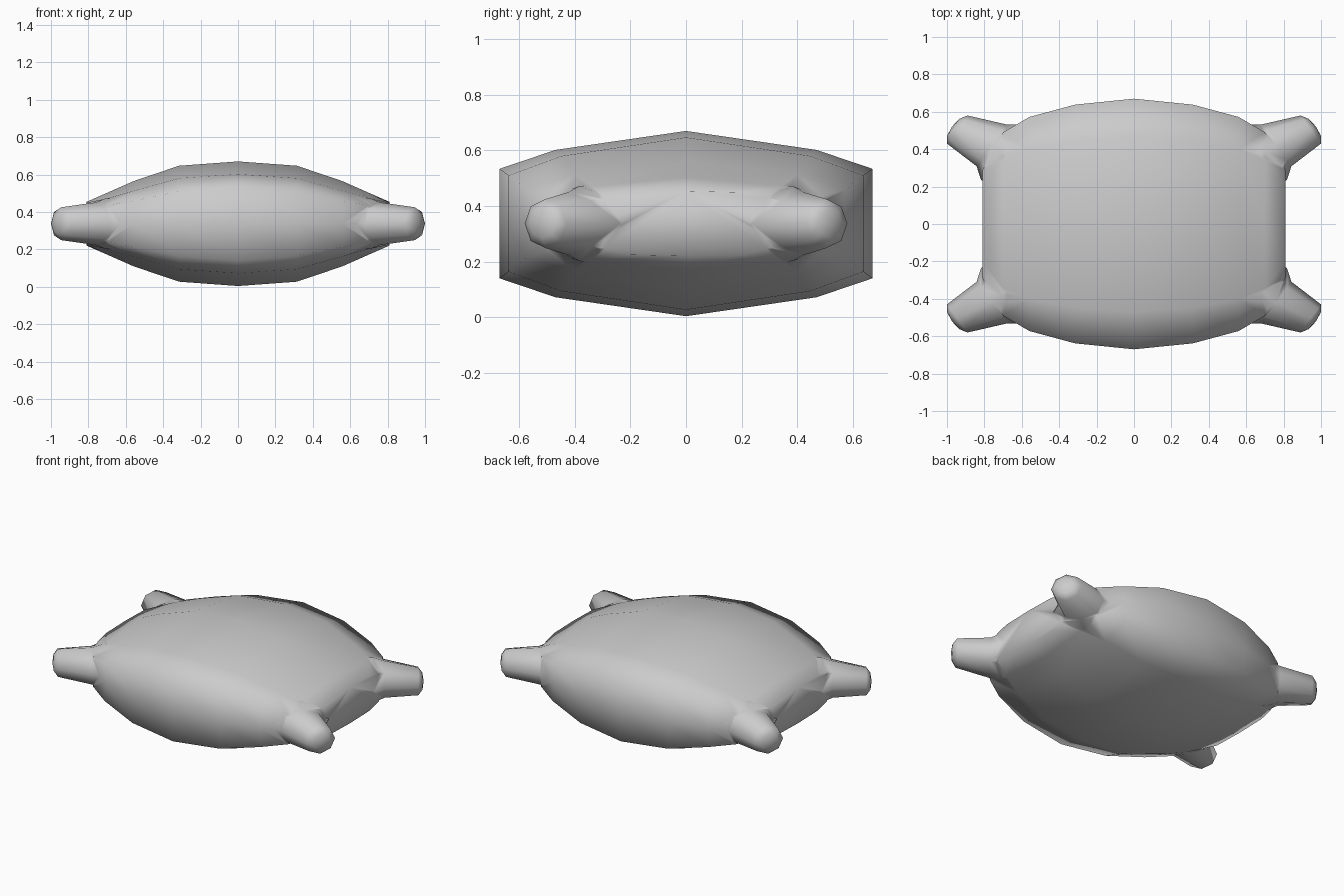
import bpy, bmesh
from math import cos, sin, pi
from mathutils import Vector

if "Cube" in bpy.data.objects:
    bpy.data.objects.remove(bpy.data.objects["Cube"])

MID = 0.337  # height of the cushion's middle plane


def loft(name, rings, tip=None):
    """Skin closed rings; mesh ends are capped flat or with a tip point."""
    bm = bmesh.new()
    rows = [[bm.verts.new(p) for p in ring] for ring in rings]
    n = len(rows[0])
    for a, b in zip(rows, rows[1:]):
        for i in range(n):
            j = (i + 1) % n
            bm.faces.new((a[i], a[j], b[j], b[i]))
    bm.faces.new(rows[0])
    if tip is None:
        bm.faces.new(rows[-1])
    else:
        t = bm.verts.new(tip)
        for i in range(n):
            bm.faces.new((rows[-1][i], rows[-1][(i + 1) % n], t))
    bmesh.ops.recalc_face_normals(bm, faces=bm.faces)
    me = bpy.data.meshes.new(name)
    bm.to_mesh(me)
    bm.free()
    ob = bpy.data.objects.new(name, me)
    bpy.context.collection.objects.link(ob)
    return ob


# Cushion body: x, half depth, half heights at centre, shoulder and rim
half = [(0.0, 0.67, 0.333, 0.265, 0.197),
        (0.315, 0.638, 0.31, 0.243, 0.173),
        (0.56, 0.572, 0.227, 0.175, 0.122),
        (0.70, 0.49, 0.165, 0.135, 0.098),
        (0.81, 0.29, 0.117, 0.112, 0.09)]
stations = [(-s[0], *s[1:]) for s in half[:0:-1]] + half
rings = []
for x, d, hc, hs, hr in stations:
    top = [(d, hr), (0.7 * d, hs), (0, hc), (-0.7 * d, hs), (-d, hr)]
    section = [(d, 0)] + top + [(-d, 0)] + [(y, -z) for y, z in reversed(top)]
    rings.append([(x, y, MID + z) for y, z in section])
body = loft("cushion_body", rings)

# Corner nubs: centre x, centre y, half width, half height along the diagonal
nub = [(0.60, 0.31, 0.17, 0.14),
       (0.71, 0.383, 0.183, 0.135),
       (0.76, 0.42, 0.138, 0.114),
       (0.945, 0.505, 0.093, 0.088),
       (0.966, 0.518, 0.055, 0.052)]
side = Vector((0.59, -0.807, 0))
corners = []
for sx in (-1, 1):
    for sy in (-1, 1):
        nub_rings = []
        for cx, cy, w, h in nub:
            ring = []
            for k in range(8):
                a = k * pi / 4
                p = Vector((cx, cy, MID)) + side * w * cos(a)
                ring.append((p.x * sx, p.y * sy, p.z + h * sin(a)))
            nub_rings.append(ring)
        corners.append(loft("corner_nub", nub_rings, (0.972 * sx, 0.522 * sy, MID)))

# Merge the nubs into one continuous skin
bpy.context.view_layer.objects.active = body
body.select_set(True)
for c in corners:
    mod = body.modifiers.new("join_nub", 'BOOLEAN')
    mod.operation = 'UNION'
    mod.solver = 'EXACT'
    mod.object = c
    bpy.ops.object.modifier_apply(modifier=mod.name)
    bpy.data.objects.remove(c)
body.data.polygons.foreach_set("use_smooth", [True] * len(body.data.polygons))
body.data.update()
